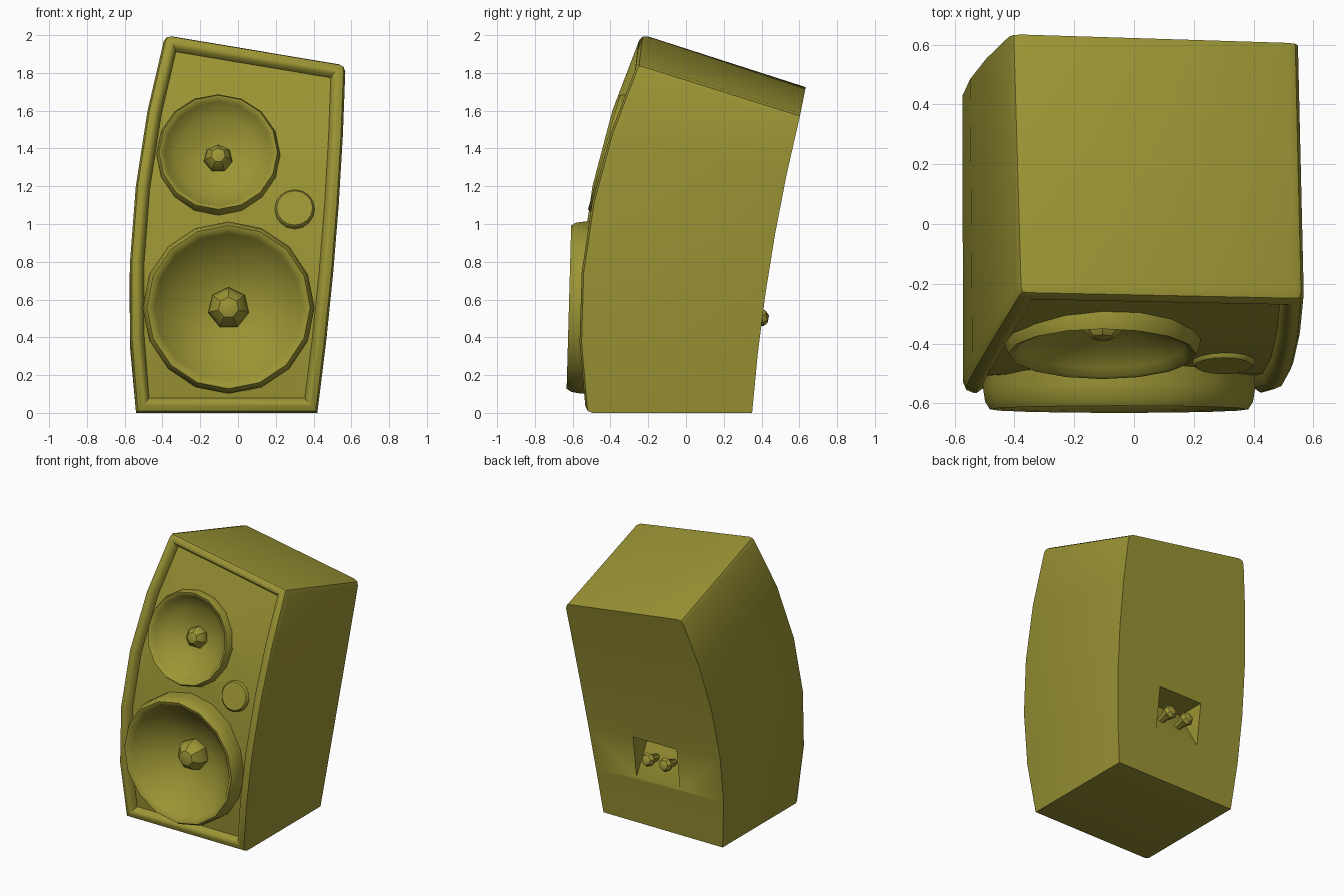
import bpy, bmesh, math
from mathutils import Vector

cube = bpy.data.objects.get("Cube")
if cube:
    bpy.data.objects.remove(cube)

olive = bpy.data.materials.new("olive")
olive.use_nodes = True
colour = (0.33, 0.30, 0.035, 1)
olive.diffuse_color = colour
olive.node_tree.nodes["Principled BSDF"].inputs["Base Color"].default_value = colour


def finish(name, bm):
    mesh = bpy.data.meshes.new(name)
    bm.to_mesh(mesh)
    bm.free()
    mesh.materials.append(olive)
    obj = bpy.data.objects.new(name, mesh)
    bpy.context.collection.objects.link(obj)
    return obj


def activate(obj):
    bpy.ops.object.select_all(action='DESELECT')
    obj.select_set(True)
    bpy.context.view_layer.objects.active = obj


def smooth(obj, degrees):
    activate(obj)
    bpy.ops.object.shade_smooth_by_angle(angle=math.radians(degrees))


def revolve(name, profile, steps, location, turn):
    """Spin (radius, height) points about local z, then turn about x."""
    bm = bmesh.new()
    rings = []
    for r, h in profile:
        angles = [math.pi / 2 + math.tau * j / steps for j in range(steps)]
        rings.append([bm.verts.new((r * math.cos(a), r * math.sin(a), h)) for a in angles])
    for low, high in zip(rings, rings[1:]):
        for j in range(steps):
            k = (j + 1) % steps
            bm.faces.new((low[j], low[k], high[k], high[j]))
    bmesh.ops.remove_doubles(bm, verts=bm.verts, dist=1e-5)
    obj = finish(name, bm)
    obj.location = location
    obj.rotation_euler.x = math.radians(turn)
    return obj


# Cabinet: four curved corner posts, given at bottom, middle and top
posts = [
    [(-0.54, -0.53, 0), (-0.56, -0.53, 1.005), (-0.385, -0.235, 2.01)],
    [(0.42, -0.53, 0), (0.52, -0.53, 0.925), (0.57, -0.255, 1.85)],
    [(0.42, 0.35, 0), (0.505, 0.445, 0.79), (0.55, 0.605, 1.58)],
    [(-0.54, 0.35, 0), (-0.565, 0.455, 0.865), (-0.41, 0.635, 1.73)],
]
ROWS = 5


def along(post, t):
    a, b, c = (Vector(p) for p in post)
    return a * (2 * t - 1) * (t - 1) + b * 4 * t * (1 - t) + c * t * (2 * t - 1)


bm = bmesh.new()
rows = [[bm.verts.new(along(p, i / ROWS)) for p in posts] for i in range(ROWS + 1)]
front = []
for low, high in zip(rows, rows[1:]):
    for j in range(4):
        k = (j + 1) % 4
        face = bm.faces.new((low[j], low[k], high[k], high[j]))
        if j == 0:
            front.append(face)
bm.faces.new(rows[0][::-1])
top = bm.faces.new(rows[-1])
bm.normal_update()

# Raised rim around the recessed front panel
rim = bmesh.ops.inset_region(bm, faces=front, thickness=0.06, use_even_offset=True)["faces"]
lip = bmesh.ops.inset_region(bm, faces=front, thickness=0.015, depth=-0.05,
                             use_even_offset=True)["faces"]
rim, lip = set(rim), set(lip)
outer, inner = [], []
for edge in bm.edges:
    faces = set(edge.link_faces)
    if len(faces & rim) == 1:
        (inner if faces & lip else outer).append(edge)
sides = [e for e in top.edges if abs(e.verts[0].co.y - e.verts[1].co.y) > 0.5]
bmesh.ops.bevel(bm, geom=outer + sides, offset=0.035, segments=2, profile=0.5,
                affect='EDGES', clamp_overlap=True)
bmesh.ops.bevel(bm, geom=[e for e in inner if e.is_valid], offset=0.015, segments=1,
                profile=0.5, affect='EDGES', clamp_overlap=True)
bmesh.ops.recalc_face_normals(bm, faces=bm.faces)
cabinet = finish("cabinet", bm)

# Wedge-shaped cutter for the terminal pocket on the back
bm = bmesh.new()
wedge = [(0.442, 0.25), (0.6, 0.25), (0.6, 0.655), (0.21, 0.655)]
ends = [[bm.verts.new((x, y, z)) for y, z in wedge] for x in (-0.22, 0.13)]
for end in ends:
    bm.faces.new(end)
for j in range(4):
    k = (j + 1) % 4
    bm.faces.new((ends[0][j], ends[0][k], ends[1][k], ends[1][j]))
bmesh.ops.recalc_face_normals(bm, faces=bm.faces)
cutters = [finish("pocket_cutter", bm)]

# Speaker drivers: name, centre of the front, radius, upward tilt, depth, cap radius
drivers = [
    ("woofer", Vector((-0.05, -0.62, 0.56)), 0.455, 1.6, 0.21, 0.11),
    ("midrange", Vector((-0.105, -0.435, 1.38)), 0.33, 15.5, 0.14, 0.077),
]
for name, centre, r, tilt, depth, cap in drivers:
    turn = 90 - tilt
    axis = Vector((0, -math.cos(math.radians(tilt)), math.sin(math.radians(tilt))))
    bowl = [(r, -0.16), (r, -0.07), (r * 0.985, -0.025), (r * 0.95, 0), (r * 0.9, -0.005),
            (r * 0.86, -0.03), (r * 0.65, -depth * 0.55), (r * 0.4, -depth * 0.85),
            (r * 0.2, -depth * 0.97), (0, -depth)]
    smooth(revolve(name + "_cone", bowl, 16, centre, turn), 60)
    dome = [(cap * math.cos(a), cap * math.sin(a))
            for a in (math.pi * k / 6 for k in range(-1, 4))]
    smooth(revolve(name + "_dust_cap", dome, 7, centre - axis * depth * 0.88, turn), 30)
    hole = [(0, -0.3), (r * 0.9, -0.3), (r * 0.9, 0.1), (0, 0.1)]
    cutters.append(revolve(name + "_cutter", hole, 16, centre, turn))

# Cut the pocket and the driver holes, then drop the cutters
bpy.context.view_layer.update()
activate(cabinet)
for cutter in cutters:
    mod = cabinet.modifiers.new("cut", 'BOOLEAN')
    mod.operation = 'DIFFERENCE'
    mod.solver = 'EXACT'
    mod.object = cutter
    bpy.ops.object.modifier_apply(modifier=mod.name)
    bpy.data.objects.remove(cutter)
smooth(cabinet, 40)

# Control knob on the front panel
knob = [(0.105, -0.12), (0.105, -0.012), (0.095, 0), (0, 0)]
smooth(revolve("control_knob", knob, 16, (0.30, -0.475, 1.085), 73), 40)

# Pair of cable terminals inside the pocket
plug = [(0.025, -0.14), (0.03, -0.09), (0.05, -0.035), (0.035, -0.01), (0, 0.005)]
for name, x in (("left_terminal", 0.025), ("right_terminal", -0.115)):
    smooth(revolve(name, plug, 7, (x, 0.435, 0.515), -78), 30)
